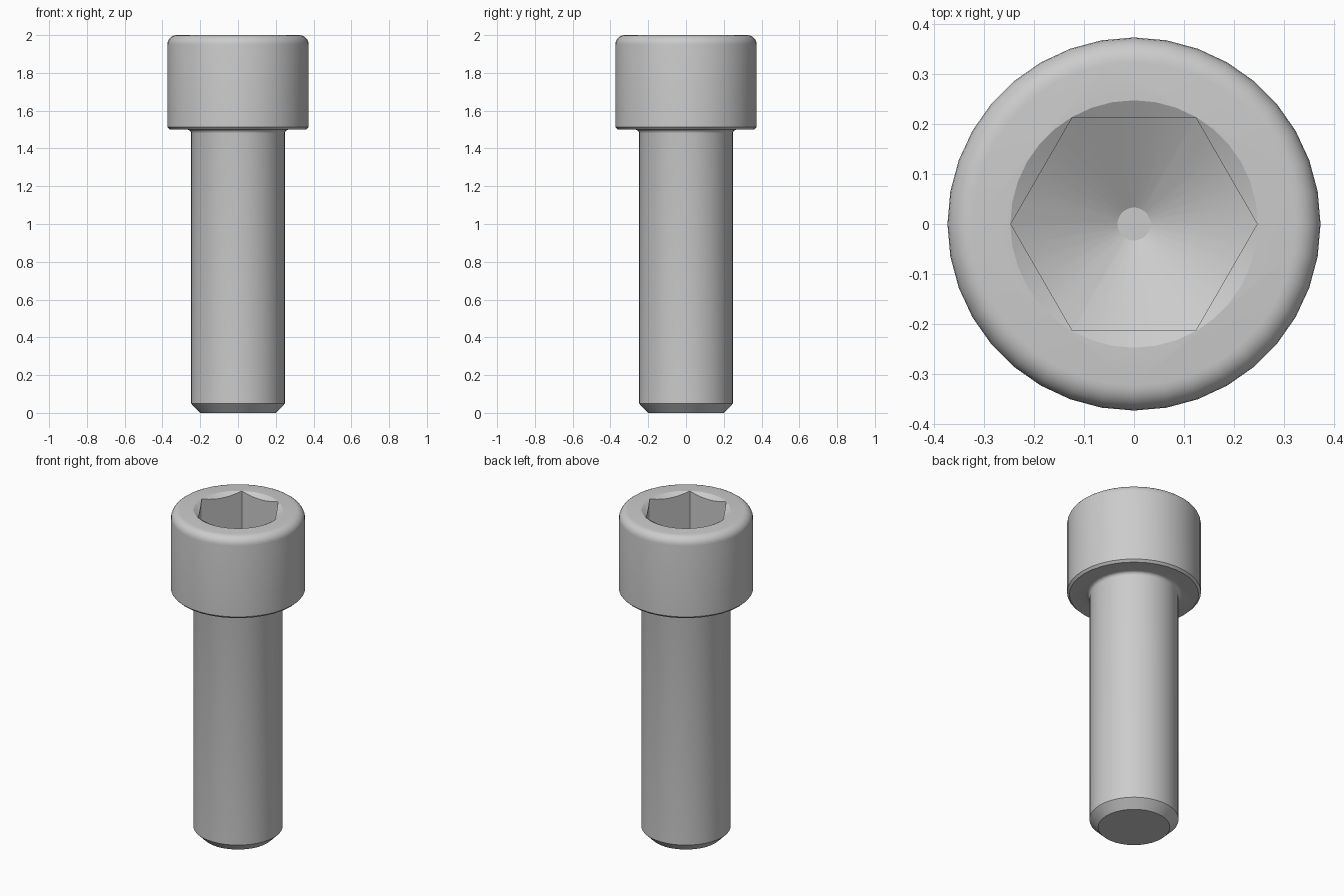
import bpy
import bmesh
from math import cos, sin, pi, radians, tan

cube = bpy.data.objects.get("Cube")
if cube:
    bpy.data.objects.remove(cube)

SIDES = 36
SLOPE = tan(radians(30))
HEX_R = 0.247

steel = bpy.data.materials.new("grey steel")
steel.use_nodes = True
GREY = (0.6, 0.6, 0.6, 1)
steel.diffuse_color = GREY
steel.node_tree.nodes["Principled BSDF"].inputs["Base Color"].default_value = GREY


def lathe(name, profile, sides=SIDES):
    """Closed solid spun around z from (radius, height) points."""
    bm = bmesh.new()
    verts = [bm.verts.new((r, 0, z)) for r, z in profile]
    edges = [bm.edges.new(pair) for pair in zip(verts, verts[1:])]
    bmesh.ops.spin(bm, geom=verts + edges, cent=(0, 0, 0), axis=(0, 0, 1),
                   angle=2 * pi, steps=sides, use_merge=True)
    bmesh.ops.remove_doubles(bm, verts=bm.verts, dist=1e-5)
    # merge the flat end fans into single caps
    bmesh.ops.dissolve_limit(bm, angle_limit=0.001, verts=bm.verts, edges=bm.edges)
    bmesh.ops.recalc_face_normals(bm, faces=bm.faces)
    mesh = bpy.data.meshes.new(name)
    bm.to_mesh(mesh)
    bm.free()
    mesh.materials.append(steel)
    obj = bpy.data.objects.new(name, mesh)
    bpy.context.collection.objects.link(obj)
    return obj


def boolean(target, tool, operation):
    """Apply a boolean and discard the tool."""
    bpy.context.view_layer.objects.active = target
    mod = target.modifiers.new("cut", "BOOLEAN")
    mod.operation, mod.object, mod.solver = operation, tool, "EXACT"
    bpy.ops.object.modifier_apply(modifier=mod.name)
    bpy.data.objects.remove(tool)


def arc(cx, cz, r, start, end, steps):
    angles = [radians(start + (end - start) * i / steps) for i in range(steps + 1)]
    return [(cx + r * cos(a), cz + r * sin(a)) for a in angles]


# Shank with chamfered tip, neck fillet and rounded cylindrical head
profile = [(0, 0), (0.2, 0), (0.249, 0.05)]
profile += arc(0.269, 1.48, 0.02, 180, 90, 4)
profile += [(0.361, 1.5), (0.374, 1.513)]
profile += arc(0.324, 1.95, 0.05, 0, 90, 6)
profile += [(0, 2)]
bolt = lathe("socket_head_bolt", profile)

# Hexagonal socket with a drilled conical floor
floor_z, tip_r, wide = 1.627, 0.033, 0.32
socket = lathe("socket_cutter", [(0, floor_z), (tip_r, floor_z),
                                 (wide, floor_z + (wide - tip_r) * SLOPE),
                                 (wide, 2.1), (0, 2.1)])
hexagon = lathe("hexagon_cutter", [(0, 1.5), (HEX_R, 1.5), (HEX_R, 2.05), (0, 2.05)], 6)
boolean(socket, hexagon, "INTERSECT")
boolean(bolt, socket, "DIFFERENCE")

# Conical lead-in around the socket mouth
rim, rise = HEX_R + 0.001, 0.04
lead_in = lathe("lead_in_cutter", [(0, 2 - rim * SLOPE), (rim + rise / SLOPE, 2 + rise),
                                   (0, 2 + rise)])
boolean(bolt, lead_in, "DIFFERENCE")

# Smooth round surfaces, crisp creases
bpy.ops.object.select_all(action="DESELECT")
bolt.select_set(True)
bpy.context.view_layer.objects.active = bolt
bpy.ops.object.shade_smooth_by_angle(angle=radians(25))
